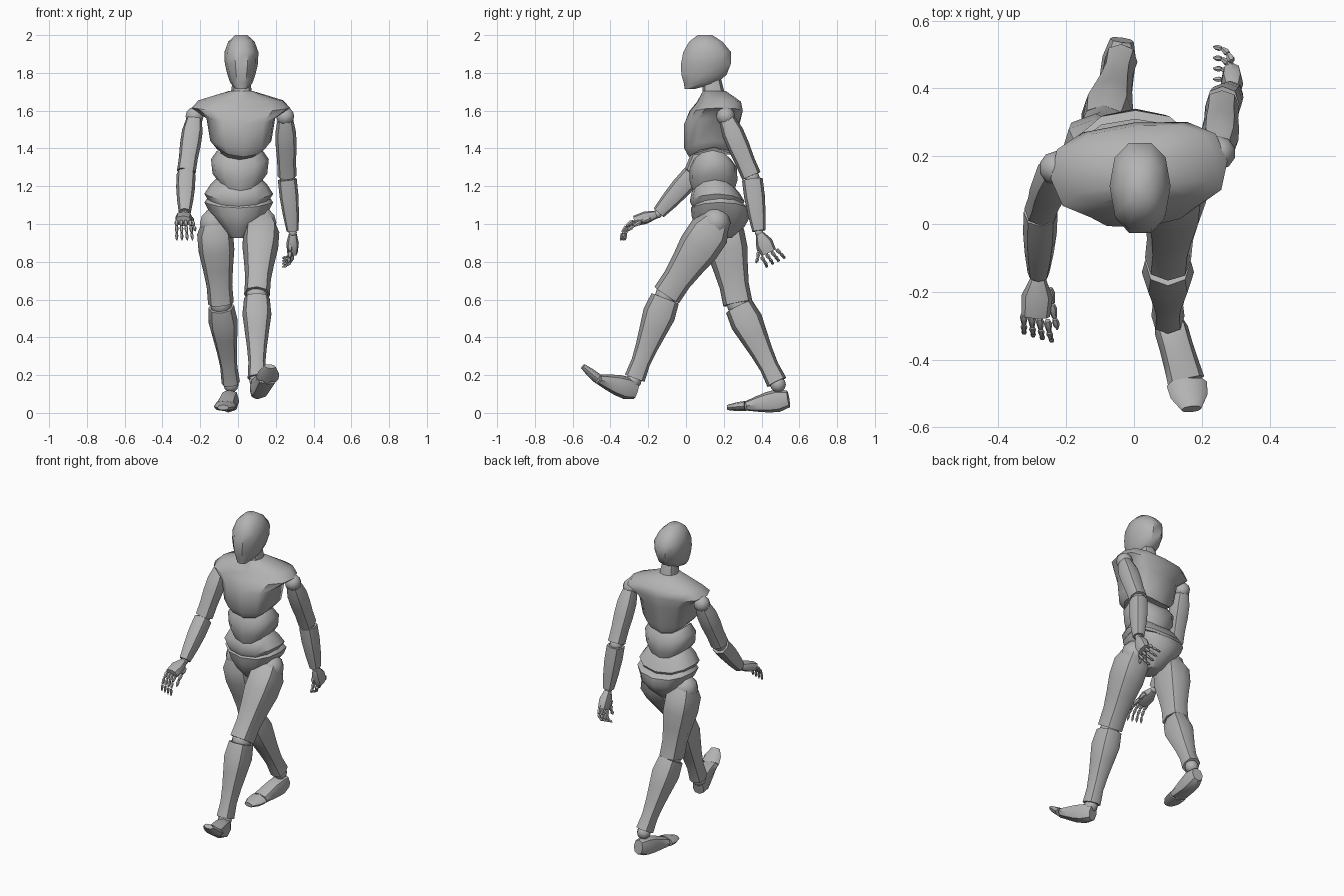
import bpy
import bmesh
import math
from mathutils import Matrix, Vector

cube = bpy.data.objects.get("Cube")
if cube:
    bpy.data.objects.remove(cube, do_unlink=True)

clay = bpy.data.materials.new("clay_grey")
clay.use_nodes = True
colour = (.45, .45, .45, 1)
clay.diffuse_color = colour
clay.node_tree.nodes["Principled BSDF"].inputs["Base Color"].default_value = colour


def finish(name, bm):
    """Turn a bmesh into a softly shaded object with sharp creases."""
    bmesh.ops.recalc_face_normals(bm, faces=bm.faces)
    for face in bm.faces:
        face.smooth = True
    for edge in bm.edges:
        edge.smooth = edge.calc_face_angle(3) < math.radians(44)
    mesh = bpy.data.meshes.new(name)
    bm.to_mesh(mesh)
    bm.free()
    mesh.materials.append(clay)
    obj = bpy.data.objects.new(name, mesh)
    bpy.context.collection.objects.link(obj)


def squared(value, power):
    """Push a circle's sine or cosine outward, towards a rounded square."""
    return math.copysign(abs(value) ** power, value)


def ring(bm, centre, across, deep, sides, power, lift=0):
    """One closed loop of vertices, optionally lifted at its flanks."""
    loop = []
    for i in range(sides):
        angle = math.tau * i / sides
        point = (centre + across * squared(math.cos(angle), power)
                 + deep * squared(math.sin(angle), power))
        point.z += lift * math.cos(angle) ** 2
        loop.append(bm.verts.new(point))
    return loop


def skin(bm, loops):
    """Bridge neighbouring loops and close both ends."""
    for low, high in zip(loops, loops[1:]):
        for i in range(len(low)):
            bm.faces.new((low[i - 1], low[i], high[i], high[i - 1]))
    bm.faces.new(loops[0][::-1])
    bm.faces.new(loops[-1])


def add_limb(bm, start, end, widths, depths, sides=8):
    """Evenly spaced rings from start to end, square to that line."""
    axis = (end - start).normalized()
    across = Vector((1, 0, 0))
    across = (across - axis * across.dot(axis)).normalized()
    deep = axis.cross(across)
    last = len(widths) - 1
    skin(bm, [ring(bm, start.lerp(end, k / last), across * wide, deep * depth, sides, .85)
              for k, (wide, depth) in enumerate(zip(widths, depths))])


def limb(name, start, end, widths, depths, gap=.03):
    """A limb that stops just short of the joints at both ends."""
    bm = bmesh.new()
    add_limb(bm, start.lerp(end, gap), end.lerp(start, gap), widths, depths)
    finish(name, bm)


def trunk(name, *rings, x=.01, lifts=(0, 0), sides=12, power=.85, yaw=0):
    """Level rings of (y, z, half width, half depth), from bottom to top."""
    bm = bmesh.new()
    turn = Matrix.Rotation(yaw, 3, "Z")
    loops = []
    for k, (y, z, wide, depth) in enumerate(rings):
        t = k / (len(rings) - 1)
        lift = lifts[0] * (1 - t) + lifts[1] * t
        loops.append(ring(bm, Vector((x, y, z)), turn @ Vector((wide, 0, 0)),
                          turn @ Vector((0, depth, 0)), sides, power, lift))
    skin(bm, loops)
    finish(name, bm)


def joint(name, centre, radius):
    bm = bmesh.new()
    bmesh.ops.create_uvsphere(bm, u_segments=10, v_segments=6, radius=radius,
                              matrix=Matrix.Translation(centre))
    finish(name, bm)


def finger(name, base, tip, bulge, radius=.012):
    """Three short tapering bones along a bent path, the last one pointed."""
    bm = bmesh.new()

    def bend(t):
        return base.lerp(tip, t) + bulge * math.sin(math.pi * t)

    for k in range(3):
        size = radius * (1 - .15 * k)
        taper = [size * s for s in (.7, 1, .8, .2 if k == 2 else .6)]
        add_limb(bm, bend(k / 3), bend((k + .9) / 3), taper, taper, 6)
    finish(name, bm)


def arm(side, shoulder, elbow, wrist, knuckles, palm_wide, palm_deep):
    upper = (.04, .055, .055, .05, .05)
    limb(side + "_upper_arm", shoulder, elbow, upper, [w * 1.05 for w in upper])
    lower = (.05, .05, .043, .032)
    limb(side + "_forearm", elbow, wrist, lower, [w * 1.1 for w in lower])
    limb(side + "_palm", wrist, knuckles, palm_wide, palm_deep)
    joint(side + "_shoulder_ball", shoulder, .05)
    joint(side + "_elbow_ball", elbow, .04)
    joint(side + "_wrist_ball", wrist, .023)


def fingers(side, knuckles, tips, spread, bulge, thumb_base, thumb_tip):
    for k, label in enumerate(("index", "middle", "ring", "little")):
        shift = spread * (k / 1.5 - 1)
        finger(f"{side}_{label}_finger", knuckles + shift, tips + shift * 1.2, bulge)
    finger(side + "_thumb", thumb_base, thumb_tip, bulge / 2, .015)


def leg(side, hip, knee, ankle, heel, ball, toe):
    thigh = (.05, .095, .095, .08, .068, .068)
    limb(side + "_thigh", hip, knee, thigh, [w * 1.15 for w in thigh], .01)
    shin = (.068, .077, .065, .053, .045, .049)
    limb(side + "_shin", knee, ankle, shin, [w * 1.13 for w in shin])
    limb(side + "_foot", heel, ball,
         (.035, .05, .05, .052, .055), (.045, .06, .055, .042, .027), .02)
    limb(side + "_toes", ball, toe, (.06, .055, .03), (.027, .023, .014), .05)
    joint(side + "_hip_ball", hip.lerp(knee, .1), .08)
    joint(side + "_knee_ball", knee, .06)
    joint(side + "_ankle_ball", ankle, .042)
    joint(side + "_toe_ball", ball, .026)


# Head and neck
trunk("head", (.02, 1.715, .03, .028), (.075, 1.745, .058, .09),
      (.095, 1.79, .074, .125), (.106, 1.85, .088, .138),
      (.112, 1.91, .09, .132), (.105, 1.965, .07, .092),
      (.1, 2, .032, .04), x=.018, sides=10)
trunk("neck", (.15, 1.66, .06, .06), (.145, 1.7, .055, .058),
      (.135, 1.77, .045, .05), x=.018, sides=8)

# Torso blocks, scalloped upward at the flanks
trunk("chest", (.135, 1.355, .13, .12), (.13, 1.4, .163, .14),
      (.137, 1.53, .183, .148), (.16, 1.595, .262, .14),
      (.175, 1.645, .225, .115), (.15, 1.705, .06, .06),
      x=.015, lifts=(.05, 0), power=.75, yaw=.1)
trunk("abdomen", (.145, 1.175, .1, .11), (.145, 1.23, .145, .127),
      (.145, 1.3, .153, .125), (.14, 1.34, .12, .1), lifts=(.03, .05))
trunk("waist", (.165, 1.09, .165, .13), (.165, 1.12, .182, .145),
      (.155, 1.17, .15, .125), (.15, 1.2, .12, .1), x=.004, lifts=(.04, .04))
trunk("pelvis", (.17, .925, .045, .07), (.18, .985, .1, .13),
      (.185, 1.04, .155, .155), (.18, 1.085, .182, .155),
      (.175, 1.105, .16, .13), x=.004, lifts=(0, .04))

# Left leg steps forward, right leg trails behind
leg("left", hip=Vector((.13, .185, 1.05)), knee=Vector((.1, -.105, .62)),
    ankle=Vector((.1, -.277, .17)), heel=Vector((.095, -.26, .115)),
    ball=Vector((.155, -.467, .18)), toe=Vector((.17, -.55, .25)))
leg("right", hip=Vector((-.13, .18, 1.05)), knee=Vector((-.09, .275, .575)),
    ankle=Vector((-.037, .487, .15)), heel=Vector((-.035, .547, .075)),
    ball=Vector((-.067, .32, .037)), toe=Vector((-.08, .215, .028)))

# Left arm swings back, right arm forward; the palms are turned differently
thin, broad = (.02, .033, .028), (.02, .046, .042)
left_knuckles = Vector((.288, .44, .845))
arm("left", Vector((.25, .21, 1.57)), Vector((.26, .35, 1.245)),
    Vector((.29, .387, .955)), left_knuckles, thin, broad)
fingers("left", left_knuckles, tips=Vector((.23, .475, .795)),
        spread=Vector((0, .04, .02)), bulge=Vector((.01, .01, -.01)),
        thumb_base=Vector((.275, .385, .89)), thumb_tip=Vector((.265, .37, .79)))
right_knuckles = Vector((-.29, -.275, 1.015))
arm("right", Vector((-.23, .165, 1.57)), Vector((-.275, .04, 1.267)),
    Vector((-.282, -.15, 1.053)), right_knuckles, broad, thin)
fingers("right", right_knuckles, tips=Vector((-.282, -.335, .907)),
        spread=Vector((-.035, .01, 0)), bulge=Vector((0, -.015, .01)),
        thumb_base=Vector((-.25, -.19, 1.03)), thumb_tip=Vector((-.225, -.315, .96)))
